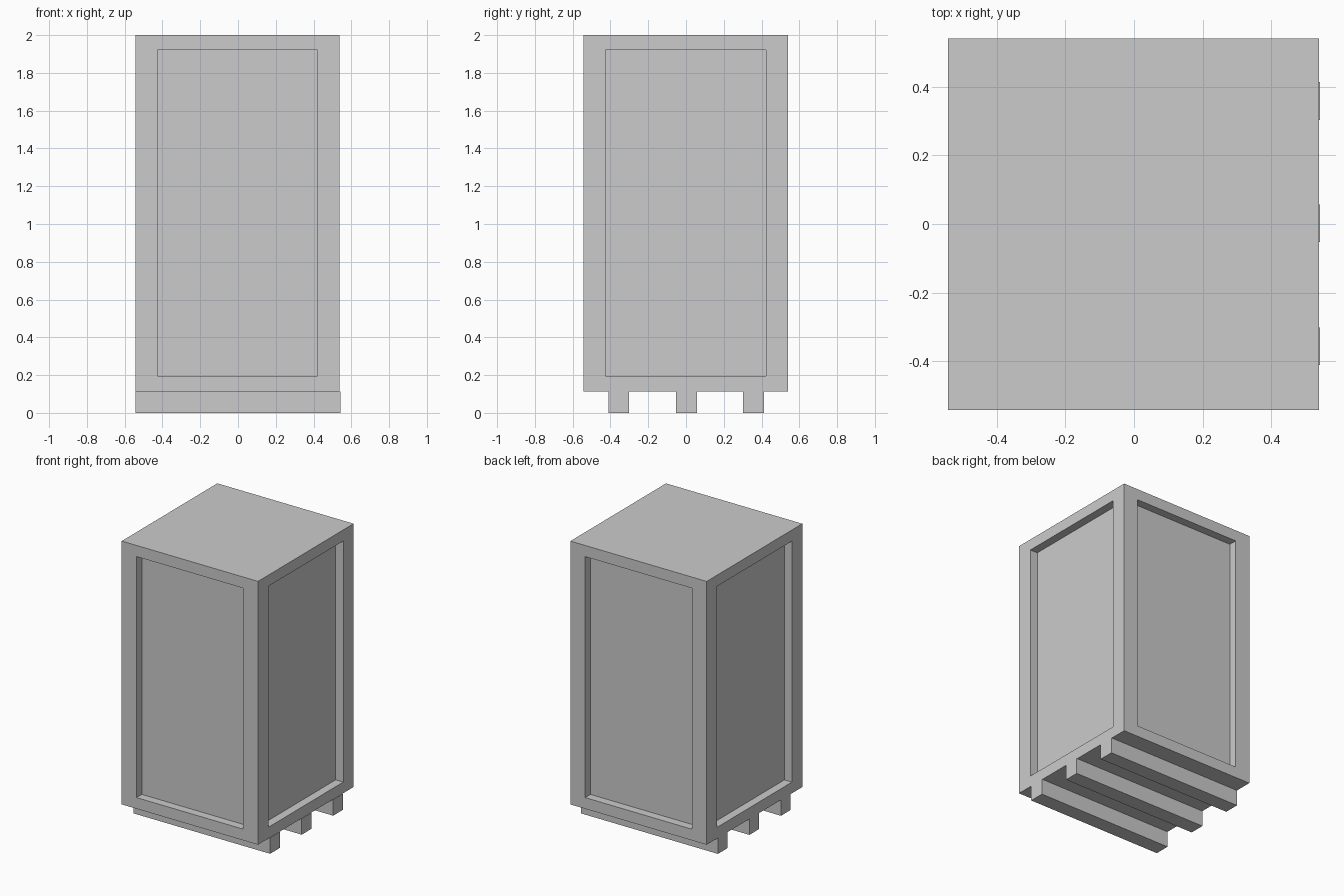
import bpy, bmesh
from mathutils import Vector, Matrix

if "Cube" in bpy.data.objects:
    bpy.data.objects.remove(bpy.data.objects["Cube"])


def new_object(name, bm):
    mesh = bpy.data.meshes.new(name)
    bm.to_mesh(mesh)
    bm.free()
    obj = bpy.data.objects.new(name, mesh)
    bpy.context.collection.objects.link(obj)
    return obj


def box(lo, hi):
    lo, hi = Vector(lo), Vector(hi)
    bm = bmesh.new()
    bmesh.ops.create_cube(bm, size=1, matrix=Matrix.Translation((lo + hi) / 2)
                          @ Matrix.Diagonal((*(hi - lo), 1)))
    bm.normal_update()
    return bm


# Crate body with a recessed panel on each of the four sides
RAIL, POST, DEPTH = 0.08, 0.117, 0.06
bm = box((-0.542, -0.542, 0.114), (0.538, 0.54, 2.0))
for face in [f for f in bm.faces if abs(f.normal.z) < 0.5]:
    normal = face.normal.copy()
    across = normal.cross(Vector((0, 0, 1)))
    bmesh.ops.inset_individual(bm, faces=[face], thickness=RAIL, use_even_offset=True)
    # corner posts are wider than the top and bottom rails
    centre = face.calc_center_median()
    for v in face.verts:
        side = 1 if (v.co - centre).dot(across) > 0 else -1
        v.co -= across * side * (POST - RAIL)
    panel = bmesh.ops.extrude_discrete_faces(bm, faces=[face])["faces"][0]
    bmesh.ops.translate(bm, verts=list(panel.verts), vec=-normal * DEPTH)
bmesh.ops.recalc_face_normals(bm, faces=bm.faces)
new_object("crate_body", bm)

# Three skids running left to right under the crate
for name, y in (("front", -0.356), ("middle", 0.002), ("back", 0.358)):
    new_object(name + "_skid", box((-0.542, y - 0.055, 0), (0.542, y + 0.055, 0.114)))
